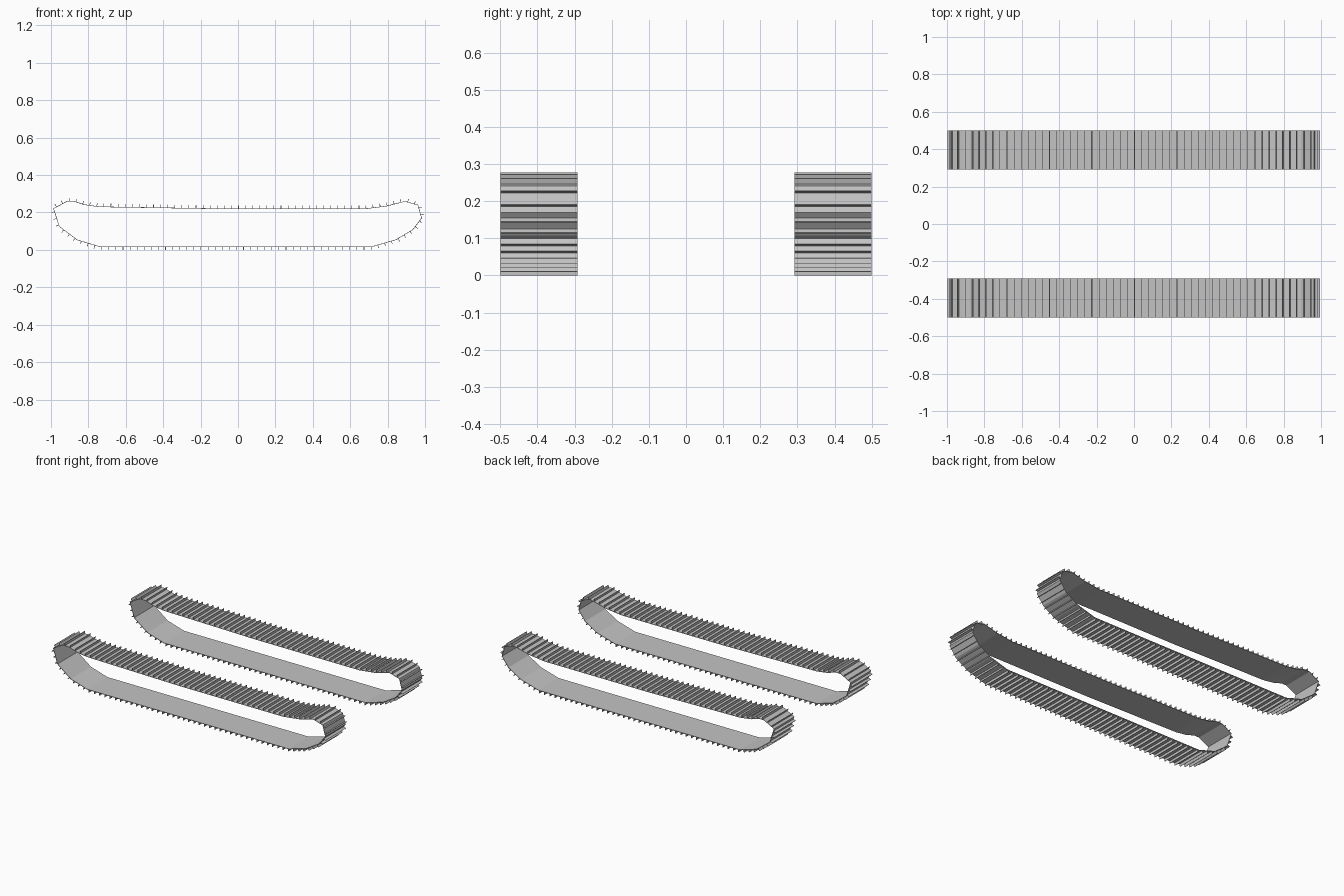
import bpy, bmesh
from mathutils import Vector

cube = bpy.data.objects.get("Cube")
if cube:
    bpy.data.objects.remove(cube, do_unlink=True)

INNER, OUTER = 0.292, 0.5      # track edges across y
BELT, FIN_H, FIN_T = 0.003, 0.016, 0.003
FINS = 110

steel = bpy.data.materials.new("track_grey")
steel.use_nodes = True
grey = (0.55, 0.55, 0.55, 1)
steel.diffuse_color = grey
steel.node_tree.nodes["Principled BSDF"].inputs["Base Color"].default_value = grey

# Side profile of the belt, clockwise from the left tip
path = [Vector(p) for p in [
    (-.988, .222), (-.915, .261), (-.875, .261), (-.82, .243), (-.74, .232),
    (-.07, .221), (.675, .221), (.79, .235), (.893, .261), (.963, .241),
    (.983, .17), (.936, .107), (.845, .053), (.717, .016), (-.74, .016),
    (-.86, .052), (-.957, .125)]]
n = len(path)


def normal(a, b):
    d = (b - a).normalized()
    return Vector((-d.y, d.x))


def inset(i):
    """Profile corner moved inwards by the belt thickness."""
    a = normal(path[i - 1], path[i])
    b = normal(path[i], path[(i + 1) % n])
    return path[i] - (a + b) * BELT / (1 + a.dot(b))


def finish(bm, name):
    bmesh.ops.recalc_face_normals(bm, faces=bm.faces)
    mesh = bpy.data.meshes.new(name)
    bm.to_mesh(mesh)
    bm.free()
    mesh.materials.append(steel)
    bpy.context.collection.objects.link(bpy.data.objects.new(name, mesh))


def prism(bm, quad, y0, y1):
    """Four-cornered side outline extruded across the track."""
    rings = [[bm.verts.new((p.x, y, p.y)) for p in quad] for y in (y0, y1)]
    for i in range(4):
        j = (i + 1) % 4
        bm.faces.new((rings[0][i], rings[0][j], rings[1][j], rings[1][i]))
    for ring in rings:
        bm.faces.new(ring)


def belt(name, y0, y1):
    bm = bmesh.new()
    inner = [inset(i) for i in range(n)]
    rings = [[bm.verts.new((p.x, y, p.y)) for p in loop]
             for loop, y in ((path, y0), (path, y1), (inner, y1), (inner, y0))]
    for k in range(4):
        a, b = rings[k], rings[(k + 1) % 4]
        for i in range(n):
            j = (i + 1) % n
            bm.faces.new((a[i], a[j], b[j], b[i]))
    finish(bm, name)


def grousers(name, y0, y1):
    """Evenly spaced upright bars around the outside of the belt."""
    bm = bmesh.new()
    edges = [(path[i], path[(i + 1) % n]) for i in range(n)]
    step = sum((b - a).length for a, b in edges) / FINS
    along = step / 2
    for a, b in edges:
        length = (b - a).length
        d, out = (b - a).normalized(), normal(a, b)
        while along < length:
            c = a + d * along
            side, top, root = d * FIN_T / 2, out * FIN_H, out * -BELT / 2
            prism(bm, [c - side + root, c + side + root,
                       c + side + top, c - side + top], y0, y1)
            along += step
        along -= length
    finish(bm, name)


for label, y0, y1 in (("front", -OUTER, -INNER), ("back", INNER, OUTER)):
    belt(label + "_track_belt", y0, y1)
    grousers(label + "_track_grousers", y0, y1)
